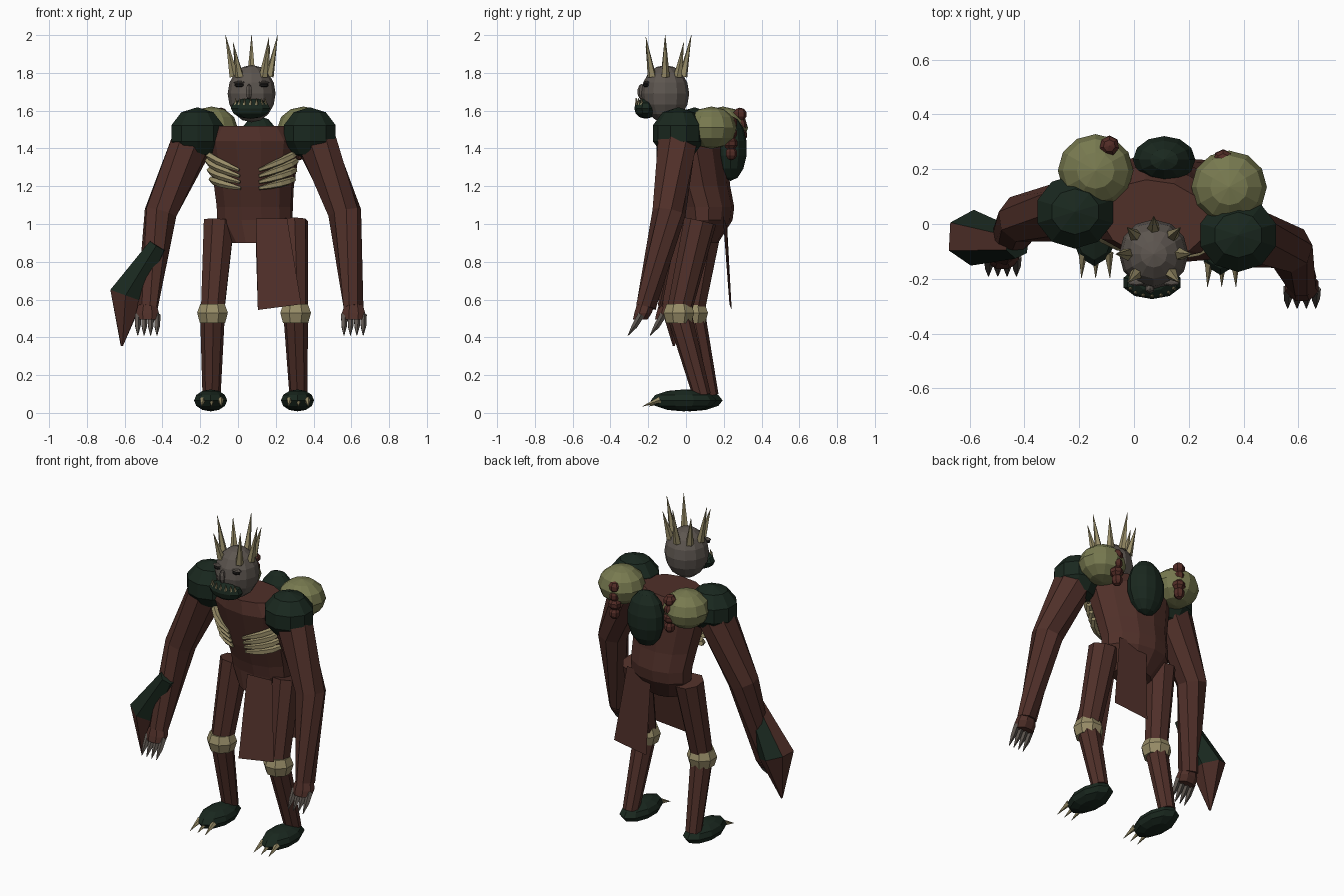
import bpy, bmesh, math
from mathutils import Vector, Matrix

cube = bpy.data.objects.get("Cube")
if cube:
    bpy.data.objects.remove(cube)


def material(name, rgb):
    m = bpy.data.materials.new(name)
    m.use_nodes = True
    m.diffuse_color = (*rgb, 1)
    m.node_tree.nodes["Principled BSDF"].inputs["Base Color"].default_value = (*rgb, 1)
    return m


BROWN = material("reddish brown", (0.080, 0.029, 0.022))
GREEN = material("dark green", (0.010, 0.021, 0.0135))
OLIVE = material("olive", (0.188, 0.195, 0.080))
GREY = material("warm grey", (0.110, 0.093, 0.080))
BONE = material("bone", (0.310, 0.262, 0.136))
WART = material("dark red", (0.085, 0.025, 0.019))
DARK = material("near black", (0.014, 0.013, 0.012))

# The upper body is turned a little about the vertical axis
PIVOT = Vector((0.08, 0.05, 0))
TURN = (Matrix.Translation(PIVOT) @ Matrix.Rotation(math.radians(-8), 4, 'Z')
        @ Matrix.Translation(-PIVOT))


def finish(name, bm, mat):
    bmesh.ops.recalc_face_normals(bm, faces=bm.faces)
    me = bpy.data.meshes.new(name)
    bm.to_mesh(me)
    bm.free()
    me.materials.append(mat)
    ob = bpy.data.objects.new(name, me)
    bpy.context.collection.objects.link(ob)
    return ob


def skin(name, rings, mat):
    """Join rings of points into a closed solid."""
    bm = bmesh.new()
    loops = [[bm.verts.new(p) for p in ring] for ring in rings]
    n = len(loops[0])
    for a, b in zip(loops, loops[1:]):
        for i in range(n):
            j = (i + 1) % n
            bm.faces.new((a[i], a[j], b[j], b[i]))
    bm.faces.new(loops[0])
    bm.faces.new(loops[-1])
    return finish(name, bm, mat)


def loft(name, sections, mat, sides=12, matrix=Matrix()):
    """Stack of level ellipses: x, y, z, half width, half depth."""
    angles = [math.tau * (i + 0.5) / sides for i in range(sides)]
    return skin(name, [[matrix @ Vector((x + rx * math.cos(a), y + ry * math.sin(a), z))
                        for a in angles] for x, y, z, rx, ry in sections], mat)


def tube(name, points, radii, mat, sides=8):
    """Faceted tube along a path."""
    pts = [Vector(p) for p in points]
    rings = []
    for i, (p, r) in enumerate(zip(pts, radii)):
        along = pts[min(i + 1, len(pts) - 1)] - pts[max(i - 1, 0)]
        q = along.to_track_quat('Z', 'Y')
        rings.append([p + q @ Vector((r * math.cos(a), r * math.sin(a), 0))
                      for a in (math.tau * k / sides for k in range(sides))])
    return skin(name, rings, mat)


def spike(name, base, tip, r):
    return tube(name, [base, tip], [r, 0.001], BONE, 5)


def ball(name, centre, size, mat, seg=10, rings=6):
    bm = bmesh.new()
    bmesh.ops.create_uvsphere(bm, u_segments=seg, v_segments=rings, radius=1,
                              matrix=Matrix.Translation(centre) @ Matrix.Diagonal((*size, 1)))
    return finish(name, bm, mat)


def cloth(name, corners):
    bm = bmesh.new()
    f = bm.faces.new([bm.verts.new(c) for c in corners])
    bmesh.ops.solidify(bm, geom=[f], thickness=0.008)
    return finish(name, bm, BROWN)


# Torso
loft("torso", [(0.08, 0.08, 0.90, 0.12, 0.09), (0.08, 0.115, 1.02, 0.205, 0.13),
               (0.08, 0.112, 1.09, 0.205, 0.143), (0.08, 0.083, 1.20, 0.215, 0.15),
               (0.08, 0.04, 1.44, 0.26, 0.17), (0.08, 0.02, 1.52, 0.20, 0.14)],
     BROWN, matrix=TURN)

# Ribs wrapped round the chest
for side, s in (("right", -1), ("left", 1)):
    for i in range(4):
        path = []
        for k in range(5):
            a = math.radians(13 + 16 * k)
            z = 1.285 - 0.032 * i + (0.10 - 0.017 * i) * k / 4
            t = (z - 1.20) / 0.24
            path.append(TURN @ Vector((0.08 + s * (0.22 + 0.045 * t) * math.sin(a),
                                       0.070 - 0.045 * t - (0.155 + 0.03 * t) * math.cos(a), z)))
        tube(f"{side}_rib_{i + 1}", path, [0.009, 0.017, 0.020, 0.020, 0.015], BONE, 5)

# Head, face and jaw
HEAD = Vector((0.072, -0.11, 1.69))
ball("head", HEAD, (0.127, 0.127, 0.152), GREY, 12, 8)
ball("nose", (0.058, -0.235, 1.70), (0.019, 0.022, 0.042), GREY, 6, 5)
for side, s in (("right", -1), ("left", 1)):
    eye = Vector((HEAD.x + s * 0.064, -0.211, 1.735))
    ball(f"{side}_eye", eye, (0.028, 0.017, 0.011), DARK, 8, 5)
    ball(f"{side}_brow", eye + Vector((0, 0.002, 0.014)), (0.033, 0.018, 0.008), GREY, 8, 4)
ball("jaw", (0.066, -0.214, 1.612), (0.109, 0.06, 0.055), GREEN, 10, 6)
for i in range(7):
    a = math.radians(-66 + 22 * i)
    x, y = 0.066 + 0.086 * math.sin(a), -0.214 - 0.047 * math.cos(a)
    spike(f"tooth_{i + 1}", (x, y, 1.63), (x, y - 0.004, 1.667), 0.010)

# Crown of spikes, open over the brow
for i, (turn, tip_z) in enumerate(((0, 2.0), (45, 1.95), (90, 2.0), (135, 1.96),
                                   (180, 2.0), (228, 1.94), (312, 1.99))):
    a = math.radians(turn)
    out = Vector((math.cos(a), math.sin(a), 0))
    base = HEAD + out * 0.094
    tip = HEAD + out * 0.138
    base.z, tip.z = 1.78, tip_z
    spike(f"crown_spike_{i + 1}", base, tip, 0.024)

# Shoulder pads, growths and hump
ball("right_shoulder", (-0.215, 0.045, 1.48), (0.152, 0.142, 0.138), GREEN, 10, 5)
ball("left_shoulder", (0.38, -0.04, 1.48), (0.152, 0.142, 0.138), GREEN, 10, 5)
ball("right_growth", (-0.14, 0.195, 1.51), (0.138, 0.133, 0.112), OLIVE, 12, 6)
ball("left_growth", (0.347, 0.135, 1.51), (0.138, 0.133, 0.112), OLIVE, 12, 6)
ball("hump", (0.11, 0.235, 1.40), (0.117, 0.088, 0.172), GREEN, 12, 7)
for side, x, y, top in (("right", -0.09, 0.285, 1.58), ("left", 0.325, 0.235, 1.535)):
    for i, r in enumerate((0.038, 0.033, 0.040, 0.033)):
        ball(f"{side}_wart_{i + 1}", (x, y + 0.004 * (i % 2), top - 0.054 * i),
             (r, r, 0.036), WART, 7, 5)

# Arms with clawed hands
for side, shoulder, elbow, wrist in (
        ("right", (-0.225, 0.05, 1.47), (-0.41, 0.02, 1.06), (-0.48, -0.095, 0.56)),
        ("left", (0.40, -0.045, 1.47), (0.565, -0.09, 1.06), (0.612, -0.212, 0.56))):
    tube(f"{side}_arm", [shoulder, elbow, wrist], [0.115, 0.089, 0.057], BROWN)
    hand = Vector(wrist)
    loft(f"{side}_hand", [(hand.x, hand.y, 0.58, 0.05, 0.05),
                          (hand.x, hand.y - 0.015, 0.53, 0.066, 0.05),
                          (hand.x, hand.y - 0.03, 0.495, 0.060, 0.042)], BROWN, 8)
    for i in range(4):
        x = hand.x - 0.051 + 0.034 * i
        tube(f"{side}_finger_{i + 1}",
             [(x, hand.y - 0.025, 0.52), (x, hand.y - 0.06, 0.46), (x, hand.y - 0.095, 0.41)],
             [0.019, 0.016, 0.002], GREY, 5)

# Forearm guard in front of the arm: green, with a brown outer face and point
guard = tube("forearm_guard", [(-0.425, -0.075, 0.885), (-0.590, -0.050, 0.622), (-0.615, -0.065, 0.355)],
             [0.052, 0.102, 0.006], BROWN, 6)
guard.data.materials.append(GREEN)
for p in guard.data.polygons:
    p.material_index = int(p.center.z > 0.62 and p.normal.x > -0.7)

# Legs, knee bands and feet
for side, hip, knee, ankle, foot_y in (
        ("right", (-0.10, 0.115, 1.015), (-0.135, 0.035, 0.53), (-0.14, 0.125, 0.09), 0.02),
        ("left", (0.285, 0.075, 1.015), (0.305, -0.038, 0.53), (0.320, 0.085, 0.09), -0.012)):
    tube(f"{side}_thigh", [hip, knee], [0.087, 0.066], BROWN)
    tube(f"{side}_shin", [knee, ankle], [0.066, 0.048], BROWN)
    x, y, z = knee
    loft(f"{side}_knee_band", [(x, y, z + 0.046, 0.070, 0.070), (x, y, z, 0.088, 0.088),
                               (x, y, z - 0.055, 0.072, 0.072)], BONE, 8)
    fx = ankle[0]
    ball(f"{side}_foot", (fx - 0.005, foot_y, 0.066), (0.092, 0.174, 0.058), GREEN, 10, 6)
    for i in (-1, 0, 1):
        spike(f"{side}_toe_claw_{i + 2}", (fx + 0.047 * i, foot_y - 0.125, 0.07),
              (fx + 0.052 * i, foot_y - 0.217, 0.035), 0.018)

# Hanging cloths, front and back
cloth("front_cloth", [(0.095, -0.045, 1.03), (0.26, -0.035, 1.03),
                      (0.335, -0.125, 0.575), (0.105, -0.145, 0.545)])
cloth("back_cloth", [(0.09, 0.215, 1.04), (0.27, 0.195, 1.04),
                     (0.335, 0.230, 0.575), (0.105, 0.242, 0.545)])
